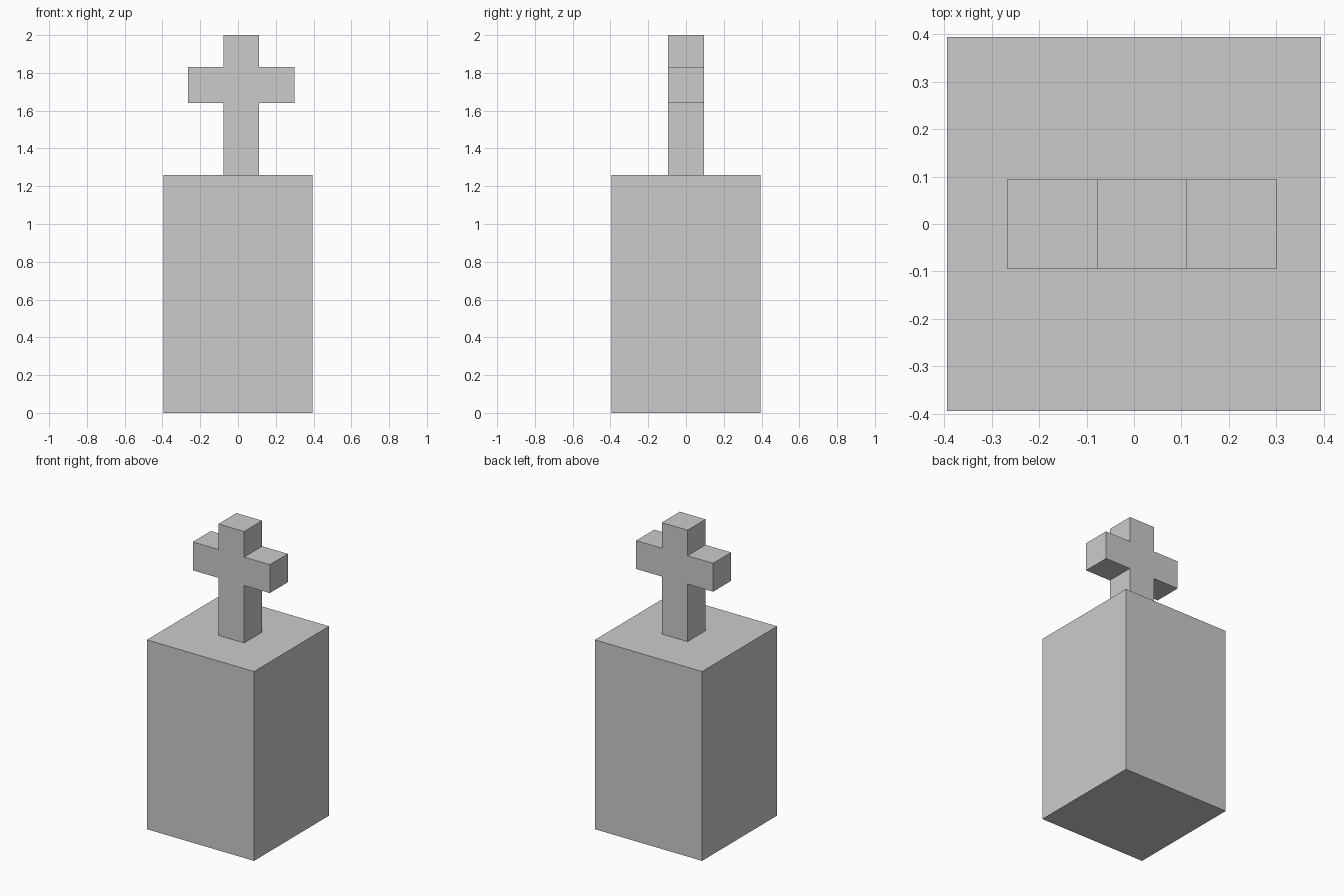
import bpy, bmesh
from mathutils import Vector

if "Cube" in bpy.data.objects:
    bpy.data.objects.remove(bpy.data.objects["Cube"])


def extrude_profile(name, points, plane, direction):
    """Make a flat-faced solid by extruding a closed 2D outline."""
    bm = bmesh.new()
    face = bm.faces.new([bm.verts.new(plane(a, b)) for a, b in points])
    result = bmesh.ops.extrude_face_region(bm, geom=[face], use_keep_orig=True)
    moved = [v for v in result["geom"] if isinstance(v, bmesh.types.BMVert)]
    bmesh.ops.translate(bm, verts=moved, vec=Vector(direction))
    bmesh.ops.recalc_face_normals(bm, faces=bm.faces[:])
    mesh = bpy.data.meshes.new(name)
    bm.to_mesh(mesh)
    bm.free()
    obj = bpy.data.objects.new(name, mesh)
    bpy.context.collection.objects.link(obj)
    return obj


# Square pedestal block
HALF, TOP = 0.394, 1.259
extrude_profile("pedestal",
                [(-HALF, -HALF), (HALF, -HALF), (HALF, HALF), (-HALF, HALF)],
                lambda x, y: (x, y, 0), (0, 0, TOP))

# Cross, one solid outline, slightly off centre in x
CENTRE, POST, ARM, DEPTH = 0.017, 0.0945, 0.283, 0.0945
ARM_LOW, ARM_HIGH, PEAK = 1.641, 1.83, 2.0
right = [(POST, TOP), (POST, ARM_LOW), (ARM, ARM_LOW),
         (ARM, ARM_HIGH), (POST, ARM_HIGH), (POST, PEAK)]
outline = right + [(-x, z) for x, z in reversed(right)]
cross = extrude_profile("cross", outline,
                        lambda x, z: (x + CENTRE, -DEPTH, z), (0, 2 * DEPTH, 0))
